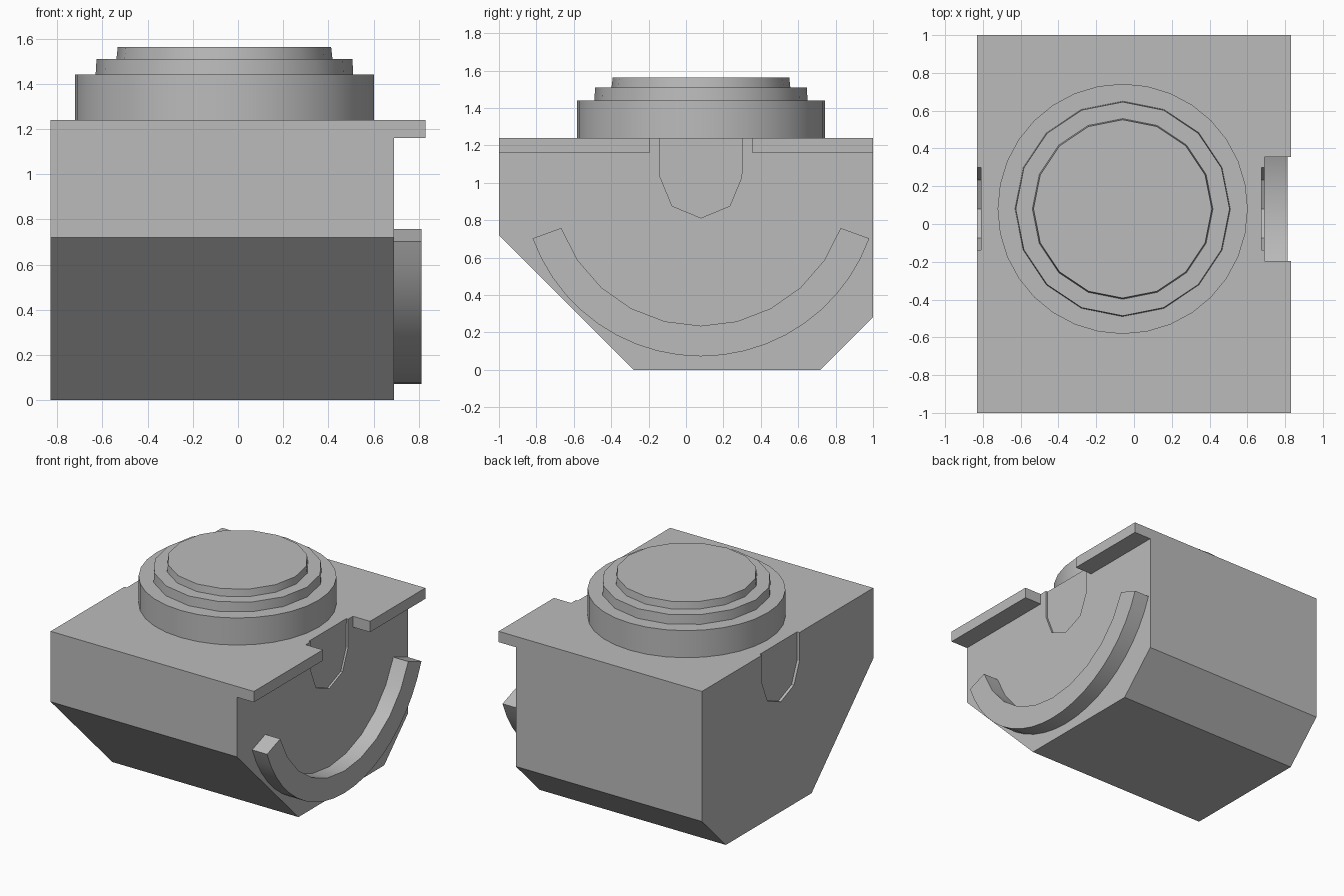
import bpy, bmesh
from math import radians, cos, sin, pi

old = bpy.data.objects.get("Cube")
if old:
    bpy.data.objects.remove(old, do_unlink=True)

grey = bpy.data.materials.new("plain_grey")
grey.use_nodes = True
GREY = (0.5, 0.5, 0.5, 1)
grey.diffuse_color = GREY
grey.node_tree.nodes["Principled BSDF"].inputs["Base Color"].default_value = GREY

CY = 0.08       # shared centre line of turret, slots and rail
AXLE_Z = 1.03   # pivot height of slots and rail
DECK = 1.24


def finish(name, bm, smooth):
    bmesh.ops.recalc_face_normals(bm, faces=bm.faces)
    mesh = bpy.data.meshes.new(name)
    bm.to_mesh(mesh)
    bm.free()
    ob = bpy.data.objects.new(name, mesh)
    bpy.context.collection.objects.link(ob)
    mesh.materials.append(grey)
    bpy.ops.object.select_all(action='DESELECT')
    ob.select_set(True)
    bpy.context.view_layer.objects.active = ob
    if smooth:
        bpy.ops.object.shade_smooth_by_angle(angle=radians(30))
    return ob


def side_prism(name, outline, x0, x1, smooth=False):
    """Extrude a (y, z) outline from x0 to x1."""
    bm = bmesh.new()
    face = bm.faces.new([bm.verts.new((x0, y, z)) for y, z in outline])
    ext = bmesh.ops.extrude_face_region(bm, geom=[face])
    verts = [g for g in ext["geom"] if isinstance(g, bmesh.types.BMVert)]
    bmesh.ops.translate(bm, verts=verts, vec=(x1 - x0, 0, 0))
    return finish(name, bm, smooth)


def arc(radius, start, end, steps):
    angles = [radians(start + (end - start) * i / steps) for i in range(steps + 1)]
    return [(CY + radius * cos(a), AXLE_Z + radius * sin(a)) for a in angles]


def disc(name, radius, z0, z1, sides, taper=0):
    bm = bmesh.new()
    bmesh.ops.create_cone(bm, cap_ends=True, segments=sides, radius1=radius,
                          radius2=radius - taper, depth=z1 - z0)
    bmesh.ops.translate(bm, verts=bm.verts, vec=(-0.06, CY, (z0 + z1) / 2))
    return finish(name, bm, True)


# Hull block with chamfered lower edges
hull = side_prism("hull", [(-1, 0.72), (-0.28, 0), (0.72, 0), (1, 0.28),
                           (1, DECK), (-1, DECK)], -0.83, 0.69)

# Shallow round-bottomed slots in both sides
slot = [(CY + 0.22, 1.5), *arc(0.218, 0, -180, 4), (CY - 0.22, 1.5)]
for side, x0, x1 in (("left", 0.675, 0.8), ("right", -0.95, -0.81)):
    cutter = side_prism(side + "_slot_cutter", slot, x0, x1)
    cutter.hide_render = True
    mod = hull.modifiers.new(side + "_slot", 'BOOLEAN')
    mod.operation = 'DIFFERENCE'
    mod.solver = 'EXACT'
    mod.object = cutter
    bpy.context.view_layer.objects.active = hull
    bpy.ops.object.modifier_apply(modifier=mod.name)
    bpy.data.objects.remove(cutter, do_unlink=True)

# Overhanging deck ledges on one side
for name, y0, y1 in (("front_ledge", -1, -0.195), ("rear_ledge", 0.355, 1)):
    side_prism(name, [(y0, 1.16), (y1, 1.16), (y1, DECK), (y0, DECK)], 0.69, 0.83)

# Curved rail below the ledges
side_prism("curved_rail", arc(0.958, 200, 340, 20) + arc(0.795, 340, 200, 10),
           0.69, 0.812, smooth=True)

# Stepped round turret
disc("turret_base", 0.662, DECK, 1.44, 32)
disc("turret_step", 0.57, 1.44, 1.51, 16, 0.004)
disc("turret_cap", 0.478, 1.51, 1.563, 16, 0.006)
